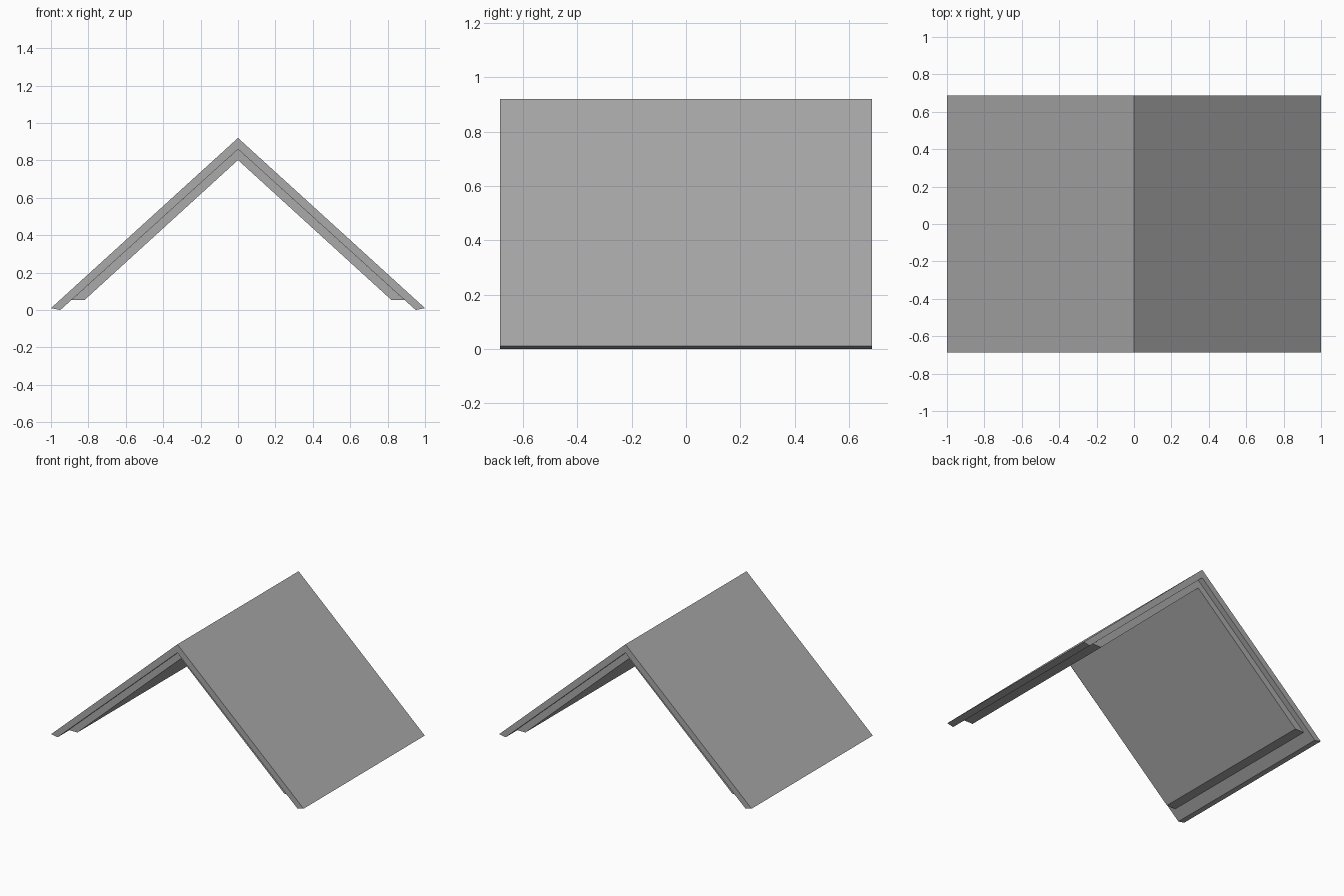
import bpy
import bmesh

cube = bpy.data.objects.get("Cube")
if cube:
    bpy.data.objects.remove(cube, do_unlink=True)

grey = bpy.data.materials.new("roof_grey")
grey.use_nodes = True
colour = (0.4, 0.4, 0.4, 1)
grey.diffuse_color = colour
grey.node_tree.nodes["Principled BSDF"].inputs["Base Color"].default_value = colour


def gable(name, half_profile, half_length):
    """Mirror a half profile about the ridge and extrude it along y."""
    # the profile runs from the top of the ridge, round the eave, to its underside
    ring = half_profile + [(-x, z) for x, z in reversed(half_profile[1:-1])]
    bm = bmesh.new()
    right = [bm.verts.new((x, -half_length, z)) for x, z in half_profile]
    left = [right[0]] + [bm.verts.new((-x, -half_length, z))
                         for x, z in half_profile[1:-1]] + [right[-1]]
    ends = [bm.faces.new(right), bm.faces.new(left[::-1])]
    # the ridge plane is shared by both halves, so keep one continuous end face
    bmesh.ops.dissolve_faces(bm, faces=ends)
    out = bmesh.ops.extrude_face_region(bm, geom=bm.faces[:], use_keep_orig=True)
    moved = [v for v in out["geom"] if isinstance(v, bmesh.types.BMVert)]
    bmesh.ops.translate(bm, verts=moved, vec=(0, 2 * half_length, 0))
    bmesh.ops.recalc_face_normals(bm, faces=bm.faces[:])
    mesh = bpy.data.meshes.new(name)
    bm.to_mesh(mesh)
    bm.free()
    mesh.materials.append(grey)
    obj = bpy.data.objects.new(name, mesh)
    bpy.context.collection.objects.link(obj)
    return obj


# Outer covering
gable("roof_covering", [(0, 0.92), (1, 0.01), (0.95, 0), (0, 0.86)], 0.686)
# Thinner lining, set in from the gable ends and the eaves
gable("roof_lining", [(0, 0.86), (0.89, 0.054), (0.82, 0.054), (0, 0.802)], 0.646)
